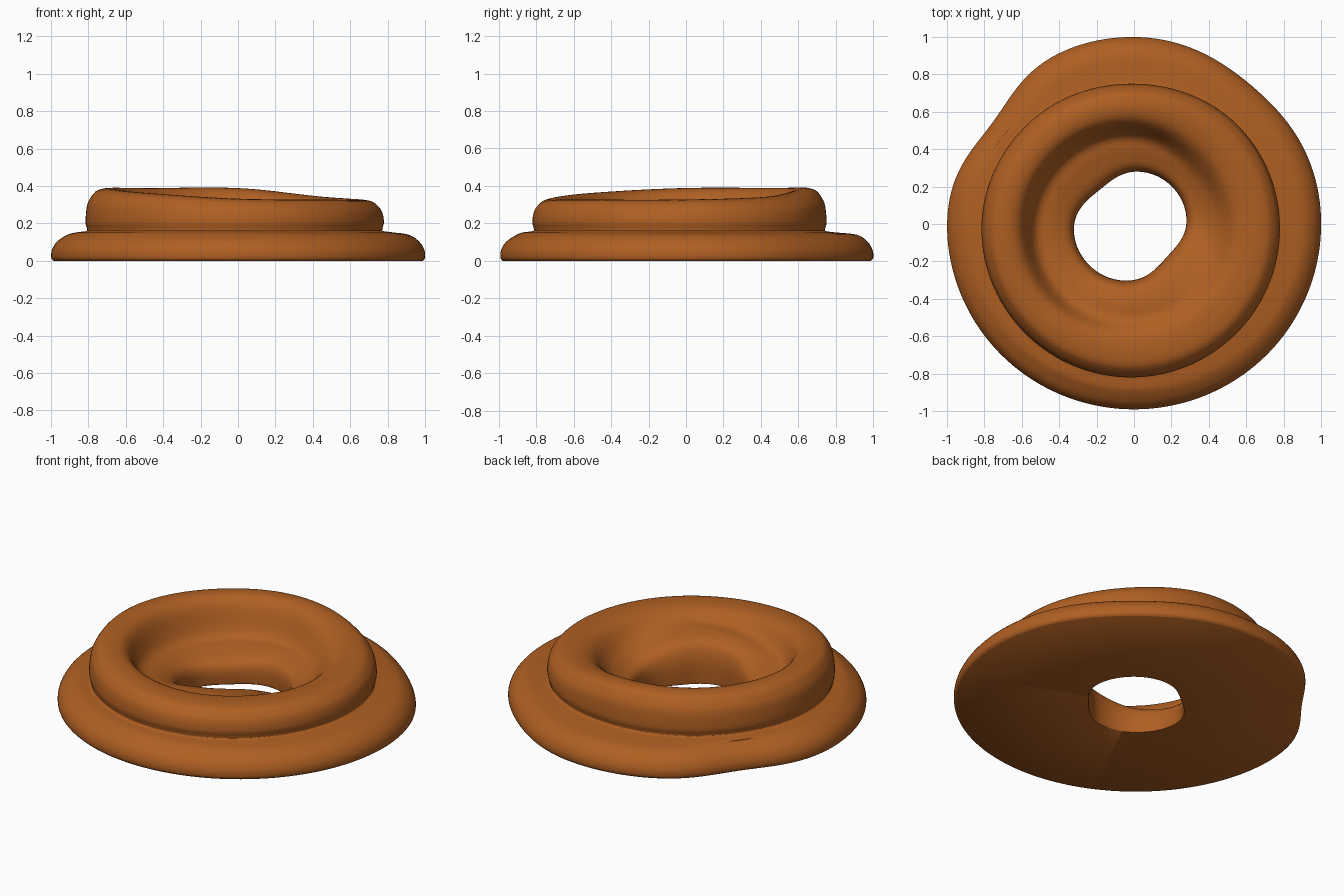
import bpy, math

if "Cube" in bpy.data.objects:
    bpy.data.objects.remove(bpy.data.objects["Cube"])

# Cross-section measures every 45 degrees, counter-clockwise from +x
KEYS = {
    "ring":    [0.78, 0.765, 0.75, 0.78, 0.815, 0.825, 0.82, 0.80],
    "crest_r": [0.62, 0.60, 0.61, 0.63, 0.67, 0.68, 0.66, 0.64],
    "crest_z": [0.33, 0.345, 0.39, 0.39, 0.39, 0.365, 0.335, 0.33],
    "dip_r":   [0.45, 0.43, 0.47, 0.50, 0.53, 0.54, 0.51, 0.49],
    "dip_z":   [0.23, 0.21, 0.21, 0.20, 0.20, 0.22, 0.265, 0.28],
    "coil_r":  [0.37, 0.37, 0.39, 0.41, 0.44, 0.44, 0.42, 0.41],
    "coil_z":  [0.18, 0.17, 0.18, 0.17, 0.17, 0.20, 0.26, 0.26],
    "hole":    [0.28, 0.285, 0.28, 0.26, 0.32, 0.325, 0.30, 0.25],
}


def spline(a, b, c, d, t):
    return b + 0.5 * t * (c - a + t * (2*a - 5*b + 4*c - d + t * (3*(b - c) + d - a)))


def around(name, u):
    v = KEYS[name]
    i = int(u)
    return spline(v[(i-1) % 8], v[i % 8], v[(i+1) % 8], v[(i+2) % 8], u - i)


def section(u):
    M, cr, cz, dr, dz, ir, iz, h = (around(k, u) for k in KEYS)
    # the foot is round, flattened at back left and slightly at back right
    deg = u * 45
    R = (1.0 - 0.07 * math.exp(-((deg - 144) / 18) ** 2)
         - 0.03 * math.exp(-((deg - 50) / 22) ** 2)
         - 0.01 * math.exp(-((deg - 270) / 50) ** 2))
    w, t = M - cr, cz - 0.16
    pts = [
        # flared foot
        (R - 0.012, 0.003), (R, 0.02), (R - 0.003, 0.06), (R - 0.03, 0.105),
        (R - 0.085, 0.142), (M + 0.05, 0.155), (M - 0.003, 0.162),
        # upper coil
        (M - 0.008, 0.175), (M, 0.21), (M - 0.05 * w, 0.16 + 0.58 * t),
        (M - 0.18 * w, 0.16 + 0.78 * t), (M - 0.45 * w, 0.16 + 0.96 * t), (cr, cz),
        (cr * 0.5 + dr * 0.5, cz - 0.22 * (cz - dz)),
        # groove, inner coil and hole
        (dr, dz), (ir, iz), (h * 0.7 + ir * 0.3, iz - 0.03),
        (h + 0.003, iz * 0.55), (h, 0.02), (h + 0.004, 0.003),
    ]
    out = []
    n = len(pts)
    for i in range(n - 1):
        a, b, c, d = pts[max(i-1, 0)], pts[i], pts[i+1], pts[min(i+2, n-1)]
        for s in range(4):
            out.append(tuple(spline(a[k], b[k], c[k], d[k], s / 4) for k in (0, 1)))
    out.append(pts[-1])
    return out


# Sweep the section around the axis and close it with a flat underside
N = 160
verts, faces = [], []
for j in range(N):
    a = 2 * math.pi * j / N
    sec = section(8 * j / N)
    P = len(sec)
    verts += [(r * math.cos(a), r * math.sin(a), max(z - 0.003, 0)) for r, z in sec]
for j in range(N):
    k = (j + 1) % N
    for i in range(P):
        m = (i + 1) % P
        faces.append((j*P + i, k*P + i, k*P + m, j*P + m))

mesh = bpy.data.meshes.new("coiled_ring")
mesh.from_pydata(verts, [], faces)
mesh.update()
ring = bpy.data.objects.new("coiled_ring", mesh)
bpy.context.collection.objects.link(ring)

mat = bpy.data.materials.new("caramel brown")
mat.diffuse_color = (0.43, 0.115, 0.016, 1)
mat.use_nodes = True
mat.node_tree.nodes["Principled BSDF"].inputs["Base Color"].default_value = mat.diffuse_color
mesh.materials.append(mat)

bpy.context.view_layer.objects.active = ring
ring.select_set(True)
bpy.ops.object.shade_smooth_by_angle(angle=math.radians(50))
